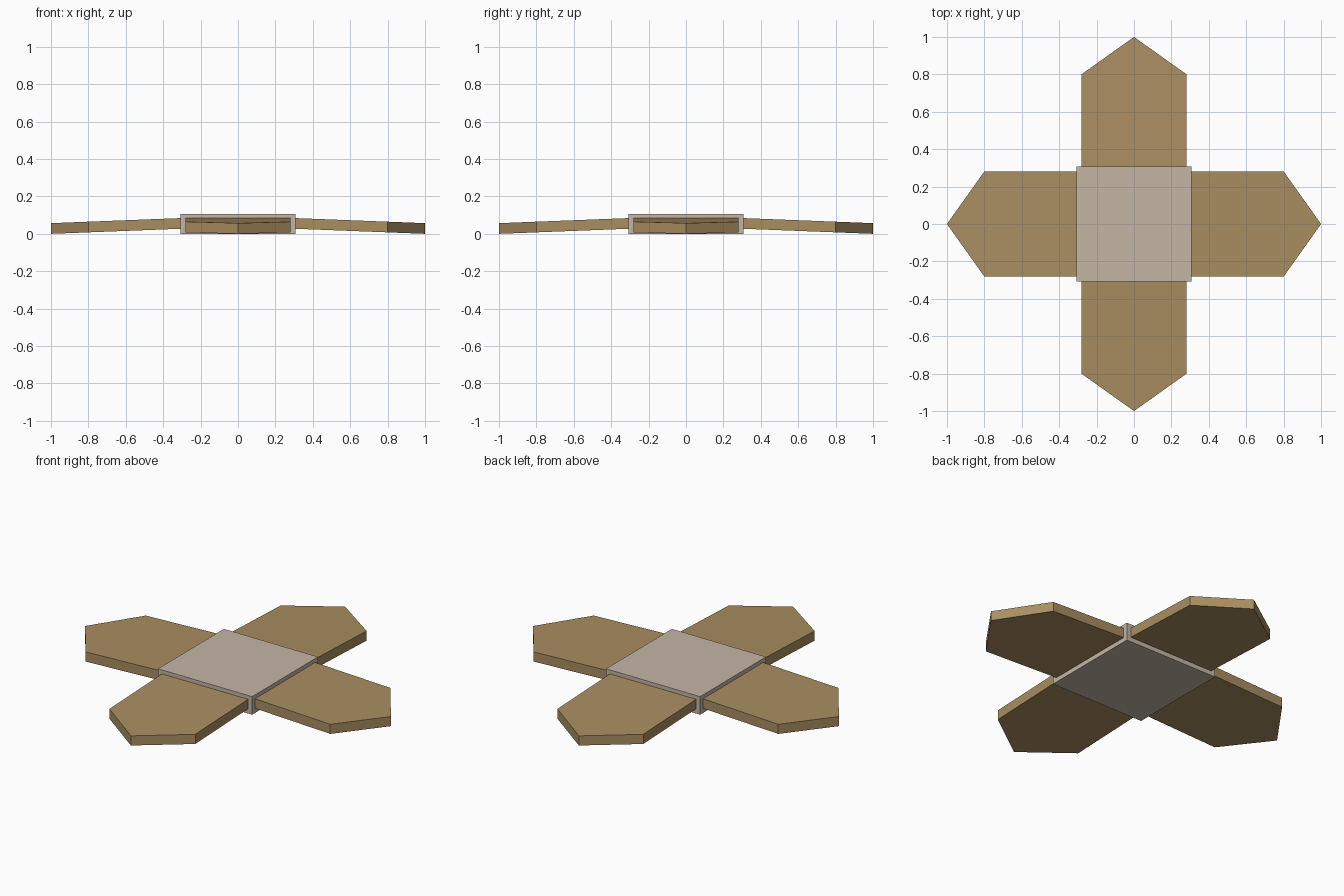
import bpy, bmesh
from math import pi
from mathutils import Matrix

cube = bpy.data.objects.get("Cube")
if cube:
    bpy.data.objects.remove(cube, do_unlink=True)


def material(name, rgb):
    mat = bpy.data.materials.new(name)
    mat.use_nodes = True
    mat.diffuse_color = (*rgb, 1)
    mat.node_tree.nodes["Principled BSDF"].inputs["Base Color"].default_value = (*rgb, 1)
    return mat


def add_object(name, bm, mat):
    bmesh.ops.recalc_face_normals(bm, faces=bm.faces)
    mesh = bpy.data.meshes.new(name)
    bm.to_mesh(mesh)
    bm.free()
    mesh.materials.append(mat)
    obj = bpy.data.objects.new(name, mesh)
    bpy.context.collection.objects.link(obj)
    return obj


tan = material("cardboard tan", (0.40, 0.27, 0.12))
grey = material("warm grey", (0.55, 0.465, 0.375))

HUB, HUB_HEIGHT = 0.308, 0.107
ARM_HALF, SHOULDER, TIP = 0.281, 0.80, 1.0
THICKNESS, ROOT_RISE = 0.057, 0.027

# Square central hub
bm = bmesh.new()
bmesh.ops.create_cube(bm, size=1)
bmesh.ops.scale(bm, vec=(2 * HUB, 2 * HUB, HUB_HEIGHT), verts=bm.verts)
bmesh.ops.translate(bm, vec=(0, 0, HUB_HEIGHT / 2), verts=bm.verts)
add_object("central_hub", bm, grey)

# Four pointed flaps that slope gently down to the ground
outline = [(HUB - 0.02, -ARM_HALF), (SHOULDER, -ARM_HALF), (TIP, 0),
           (SHOULDER, ARM_HALF), (HUB - 0.02, ARM_HALF)]
for turn, side in enumerate(("left", "back", "right", "front")):
    bm = bmesh.new()
    base = bm.faces.new([bm.verts.new((x, y, ROOT_RISE * (TIP - x) / (TIP - HUB)))
                         for x, y in outline])
    top = bmesh.ops.extrude_face_region(bm, geom=[base])["geom"]
    bmesh.ops.translate(bm, vec=(0, 0, THICKNESS),
                        verts=[v for v in top if isinstance(v, bmesh.types.BMVert)])
    bm.transform(Matrix.Rotation(turn * pi / 2, 4, "Z"))
    add_object(side + "_flap", bm, tan)
